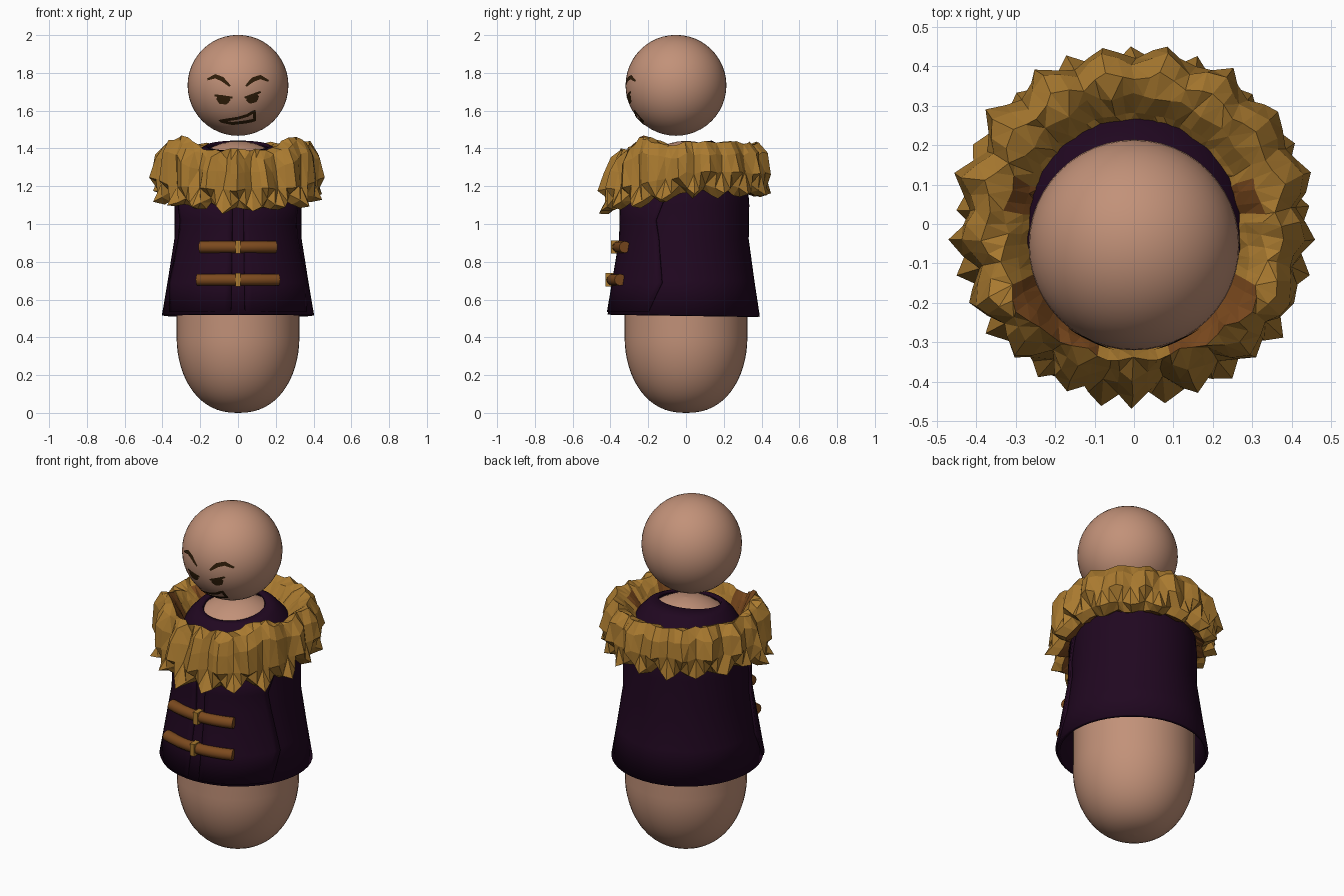
import bpy, bmesh, math, random
from mathutils import Vector

random.seed(11)
cube = bpy.data.objects.get("Cube")
if cube:
    bpy.data.objects.remove(cube)


def material(name, rgb):
    m = bpy.data.materials.new(name)
    m.use_nodes = True
    m.diffuse_color = (*rgb, 1)
    bsdf = next(n for n in m.node_tree.nodes if n.type == 'BSDF_PRINCIPLED')
    bsdf.inputs["Base Color"].default_value = (*rgb, 1)
    return m


SKIN = material("skin", (0.54, 0.285, 0.19))
COAT = material("dark_purple_cloth", (0.0145, 0.0022, 0.0145))
FUR = material("golden_fur", (0.4, 0.195, 0.029))
BROWN = material("brown_leather", (0.2, 0.068, 0.013))
INK = material("face_ink", (0.03, 0.013, 0.003))


def finish(obj, smooth=True):
    bpy.ops.object.select_all(action='DESELECT')
    obj.select_set(True)
    bpy.context.view_layer.objects.active = obj
    if smooth:
        bpy.ops.object.shade_smooth_by_angle(angle=math.radians(40))


def grid_mesh(name, rows, mats, closed=False, smooth=True, thickness=0):
    """Skin a grid of points, row by row; returns the object."""
    n = len(rows[0])
    verts = [p for row in rows for p in row]
    faces = []
    for j in range(len(rows) - 1):
        for i in range(n if closed else n - 1):
            k = (i + 1) % n
            faces.append((j * n + i, j * n + k, (j + 1) * n + k, (j + 1) * n + i))
    me = bpy.data.meshes.new(name)
    me.from_pydata(verts, [], faces)
    for m in mats:
        me.materials.append(m)
    obj = bpy.data.objects.new(name, me)
    bpy.context.collection.objects.link(obj)
    if thickness:
        mod = obj.modifiers.new("thickness", 'SOLIDIFY')
        mod.thickness, mod.offset = thickness, -1
    finish(obj, smooth)
    return obj


def polar(r, a, z, shift=0.0, tilt=0.0):
    """Angle a is measured from the front, towards +x."""
    y = -r * math.cos(a) + shift
    return (r * math.sin(a), y, z + tilt * y)


def ring(n):
    return [math.tau * i / n for i in range(n)]


# Body: a tall capsule with a blunt, longer base
body_rows = []
for i in range(17):
    t = math.pi / 2 * i / 16
    body_rows.append((max(0.325 * math.sin(t) ** 0.86, 0.001), 0.4 - 0.4 * math.cos(t)))
for i in range(13):
    t = math.pi / 2 * i / 12
    body_rows.append((max(0.325 * math.cos(t), 0.001), 1.09 + 0.35 * math.sin(t)))
grid_mesh("body", [[polar(r, a, z) for a in ring(48)] for r, z in body_rows], [SKIN], closed=True)

# Head
HEAD, HEAD_R = Vector((0, -0.053, 1.734)), 0.267
bpy.ops.mesh.primitive_uv_sphere_add(segments=48, ring_count=24, radius=HEAD_R, location=HEAD)
head = bpy.context.object
head.name = "head"
head.data.materials.append(SKIN)
finish(head)

# Coat: flared hollow skirt, straight chest, domed shoulders with a neck opening
coat_rows = [(0.403, 0.516, -0.012, -0.015), (0.372, 0.7, -0.01, 0), (0.337, 0.92, -0.005, 0),
             (0.335, 1.1, 0, 0), (0.328, 1.2, 0, 0), (0.3, 1.28, 0, 0), (0.262, 1.345, 0, 0),
             (0.215, 1.395, -0.01, 0.06), (0.168, 1.42, -0.033, 0.16)]
grid_mesh("coat", [[polar(r, a, z, s, t) for a in ring(48)] for r, z, s, t in coat_rows],
          [COAT], closed=True, thickness=0.018)

# Front panels: overlapping layers either side of the centre slit
panel_rows = [(0.412, 0.535, 1.08), (0.386, 0.69, 1.25), (0.348, 0.92, 1.16),
              (0.345, 1.02, 1.11), (0.343, 1.2, 1.33)]
for side, label in ((1, "left"), (-1, "right")):
    rows = []
    for r, z, edge in panel_rows:
        angles = [0.09 + (edge - 0.09) * i / 12 for i in range(13)]
        if side < 0:
            angles = [-a for a in reversed(angles)]
        rows.append([polar(r, a, z, -0.008) for a in angles])
    grid_mesh(label + "_coat_panel", rows, [COAT], thickness=0.014)

# Toggles: bowed bars with a small clasp at the middle
for label, z, depth, half in (("upper", 0.878, 0.36, 0.2), ("lower", 0.705, 0.39, 0.214)):
    curve = bpy.data.curves.new(label + "_toggle", 'CURVE')
    curve.dimensions = '3D'
    curve.bevel_depth, curve.bevel_resolution, curve.use_fill_caps = 0.031, 4, True
    spline = curve.splines.new('POLY')
    spline.points.add(8)
    for i, p in enumerate(spline.points):
        x = half * (i / 4 - 1)
        p.co = (x, -depth + 0.9 * x * x, z, 1)
    curve.materials.append(BROWN)
    bar = bpy.data.objects.new(label + "_toggle", curve)
    bpy.context.collection.objects.link(bar)
    finish(bar, False)
    bpy.ops.object.convert(target='MESH')
    finish(bpy.context.object)
    bpy.ops.mesh.primitive_cube_add(size=1, location=(0, -depth, z))
    clasp = bpy.context.object
    clasp.name = label + "_clasp"
    clasp.scale = (0.028, 0.072, 0.07)
    clasp.data.materials.append(FUR)

# Fur collar: a ring of jagged tufts, its section blended from back to front
back = [(0.31, 1.19), (0.37, 1.16), (0.425, 1.185), (0.44, 1.27), (0.42, 1.37),
        (0.375, 1.43), (0.325, 1.405), (0.28, 1.355), (0.25, 1.32)]
front = [(0.33, 1.13), (0.39, 1.08), (0.435, 1.1), (0.425, 1.18), (0.4, 1.27),
         (0.37, 1.345), (0.345, 1.39), (0.32, 1.34), (0.285, 1.27)]
TUFTS, PER = 17, 4
SEG = TUFTS * PER
sway = [0, 0.6, 1, 1, 0.9, 0.6, 0.3, 0.1, 0]
amps = [[random.uniform(0.03, 0.075) for _ in range(TUFTS)] for _ in range(3)]
rows = []
for j, ((rb, zb), (rf, zf)) in enumerate(zip(back, front)):
    band, row = j // 3, []
    for i in range(SEG):
        a = math.tau * i / SEG
        around = min(a, math.tau - a)
        f = max(0, math.cos(a)) ** 0.75
        pos = (i + band * PER // 2) % SEG
        peak = 1 - abs(pos % PER - PER / 2) / (PER / 2)
        bump = amps[band][pos // PER] * (peak - 0.45) * sway[j]
        r = rb + (rf - rb) * f + bump + random.uniform(-0.008, 0.008) * sway[j]
        z = zb + (zf - zb) * f + random.uniform(-0.01, 0.01)
        # pointed lower fringe, and flared raised tips at the front corners
        if j in (1, 2):
            z -= bump
        if 4 <= j <= 7:
            corner = math.exp(-((around - 0.95) / 0.3) ** 2)
            z += 0.07 * corner
            r += 0.025 * corner
        row.append(polar(r, a + random.uniform(-0.02, 0.02), z))
    rows.append(row)
collar = grid_mesh("fur_collar", rows, [FUR, BROWN], closed=True, smooth=False)
for p in collar.data.polygons:
    band, i = divmod(p.index, SEG)
    around = math.pi - abs(math.pi - math.tau * (i + 0.5) / SEG)
    inside = band >= 6 and (0.3 < around < 1.15 or 1.65 < around < 1.95)
    p.material_index = 1 if band == 0 or inside else 0
bm = bmesh.new()
bm.from_mesh(collar.data)
bmesh.ops.triangulate(bm, faces=bm.faces)
bm.to_mesh(collar.data)
bm.free()


# Face: ink strokes laid on the head as thin strips
def on_head(x, z):
    dx, dz, r = x - HEAD.x, z - HEAD.z, HEAD_R + 0.003
    return (x, HEAD.y - math.sqrt(r * r - dx * dx - dz * dz), z)


def stroke(name, points, widths, closed=False):
    pts = [Vector(p) for p in points]
    path, wid = [], []
    for k in range(len(pts) if closed else len(pts) - 1):
        m = (k + 1) % len(pts)
        for s in range(4):
            path.append(pts[k].lerp(pts[m], s / 4))
            wid.append(widths[k] + (widths[m] - widths[k]) * s / 4)
    if not closed:
        path.append(pts[-1])
        wid.append(widths[-1])
    low, high, n = [], [], len(path)
    for i, p in enumerate(path):
        nxt = path[(i + 1) % n] if closed else path[min(i + 1, n - 1)]
        prv = path[i - 1] if closed else path[max(i - 1, 0)]
        d = (nxt - prv).normalized()
        off = Vector((-d.y, d.x)) * wid[i] / 2
        low.append(on_head(*(p - off)))
        high.append(on_head(*(p + off)))
    grid_mesh(name, [low, high], [INK], closed=closed)


brow = [0.01, 0.022, 0.024, 0.01]
stroke("right_brow", [(-0.162, 1.765), (-0.12, 1.782), (-0.085, 1.768), (-0.042, 1.73)], brow)
stroke("left_brow", [(0.042, 1.73), (0.08, 1.765), (0.118, 1.778), (0.162, 1.757)], brow[::-1])
lid = [0.01, 0.017, 0.01]
stroke("right_eyelid", [(-0.125, 1.682), (-0.08, 1.673), (-0.03, 1.669)], lid)
stroke("left_eyelid", [(0.035, 1.669), (0.075, 1.68), (0.12, 1.7)], lid)
pupil = [0.014, 0.04, 0.04, 0.014]
stroke("right_eye", [(-0.112, 1.668), (-0.09, 1.655), (-0.065, 1.653), (-0.042, 1.662)], pupil)
stroke("left_eye", [(0.045, 1.662), (0.065, 1.657), (0.088, 1.664), (0.106, 1.682)], pupil)
mouth = [(-0.1, 1.545), (0, 1.56), (0.05, 1.575), (0.088, 1.598), (0.088, 1.55), (0.04, 1.54), (-0.03, 1.532)]
stroke("mouth", mouth, [0.014, 0.015, 0.015, 0.016, 0.016, 0.016, 0.016], closed=True)
